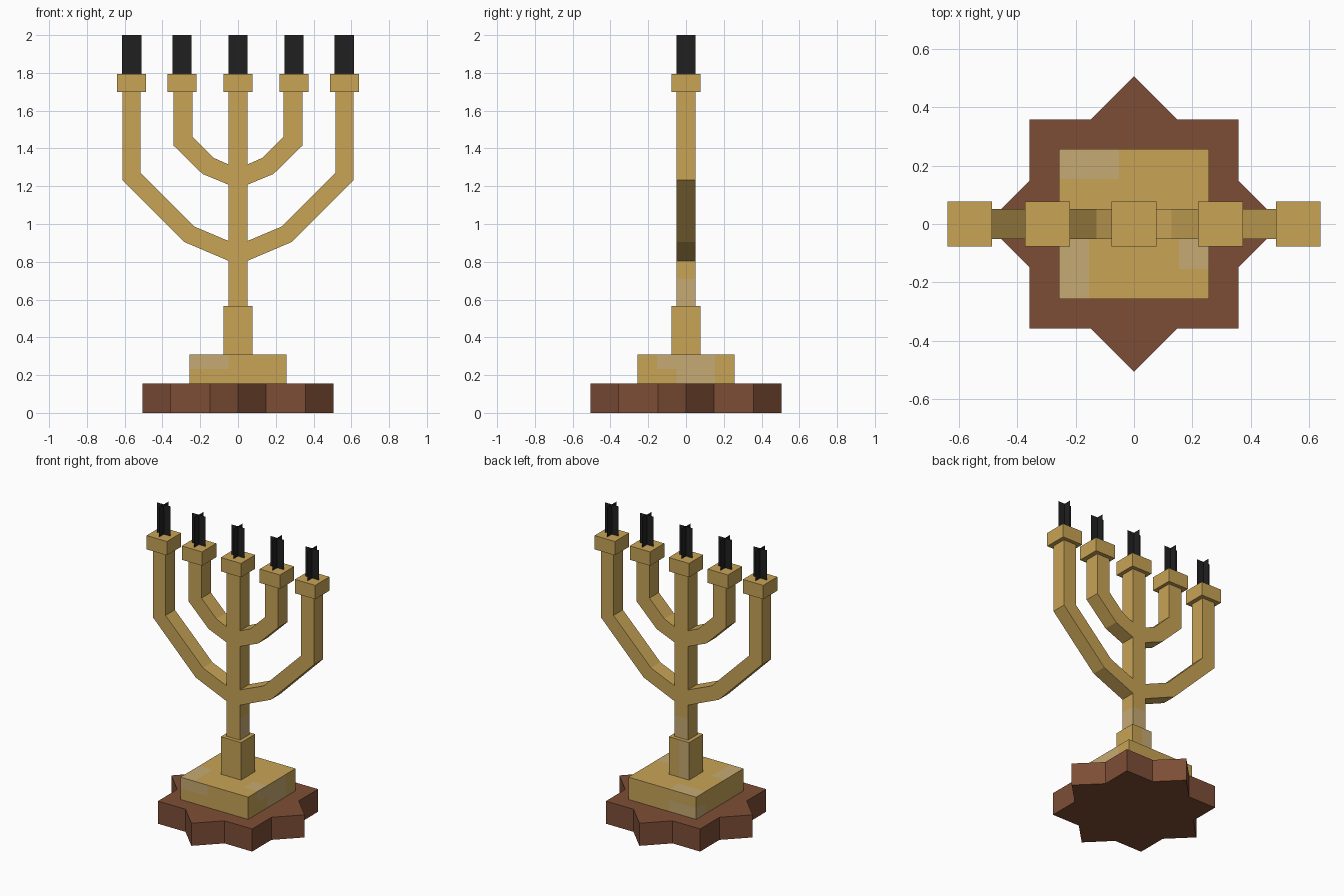
import bpy, bmesh, math
from mathutils import Vector

cube = bpy.data.objects.get("Cube")
if cube:
    bpy.data.objects.remove(cube, do_unlink=True)


def material(name, rgb):
    m = bpy.data.materials.new(name)
    m.use_nodes = True
    m.diffuse_color = (*rgb, 1)
    m.node_tree.nodes["Principled BSDF"].inputs["Base Color"].default_value = (*rgb, 1)
    return m


gold = material("gold", (0.578, 0.371, 0.093))
sheen = material("pale gold", (0.565, 0.402, 0.171))
wood = material("brown wood", (0.205, 0.076, 0.037))
black = material("black candle", (0.0144, 0.0144, 0.0144))


def finish(name, bm, *mats):
    mesh = bpy.data.meshes.new(name)
    bm.to_mesh(mesh)
    bm.free()
    for m in mats:
        mesh.materials.append(m)
    obj = bpy.data.objects.new(name, mesh)
    bpy.context.collection.objects.link(obj)
    return obj


def prism(name, outline, direction, mat):
    """Extrude a closed outline of 3D points along a direction."""
    bm = bmesh.new()
    face = bm.faces.new([bm.verts.new(p) for p in outline])
    ext = bmesh.ops.extrude_face_region(bm, geom=[face], use_keep_orig=True)
    moved = [v for v in ext["geom"] if isinstance(v, bmesh.types.BMVert)]
    bmesh.ops.translate(bm, verts=moved, vec=direction)
    bmesh.ops.recalc_face_normals(bm, faces=bm.faces)
    return finish(name, bm, mat)


def block(name, x, half, z0, z1, patches=()):
    """Square block; each patch (low, high) recolours the faces cut inside it."""
    bm = bmesh.new()
    bmesh.ops.create_cube(bm, size=1)
    for v in bm.verts:
        v.co = Vector((x + v.co.x * 2 * half, v.co.y * 2 * half,
                       (z0 + z1) / 2 + v.co.z * (z1 - z0)))
    low, high = (x - half, -half, z0), (x + half, half, z1)
    for axis in range(3):
        normal = Vector([float(i == axis) for i in range(3)])
        for cut in sorted({corner[axis] for p in patches for corner in p}):
            if low[axis] + 0.002 < cut < high[axis] - 0.002:
                bmesh.ops.bisect_plane(bm, geom=bm.verts[:] + bm.edges[:] + bm.faces[:],
                                       plane_co=normal * cut, plane_no=normal)
    for f in bm.faces:
        c = f.calc_center_median()
        f.material_index = int(any(all(a - 1e-4 <= k <= b + 1e-4 for a, k, b in zip(lo, c, hi))
                                   for lo, hi in patches))
    return finish(name, bm, gold, sheen)


# Eight-pointed wooden foot
R, r = 0.506, 0.387
star = [((R, r)[i % 2] * math.cos(i * math.pi / 8),
         (R, r)[i % 2] * math.sin(i * math.pi / 8), 0) for i in range(16)]
prism("star_foot", star, (0, 0, 0.155), wood)

# Square plinth with pale patches on a grid of fifths
B, z0, zm, z1 = 0.257, 0.155, 0.232, 0.308
p, q = B * 0.6, B * 0.2
block("plinth", 0, B, z0, z1, [
    ((-B, p, z1), (-q, B, z1)),      # top, back left corner
    ((-B, -B, z1), (-p, -q, z1)),    # top, front left corner
    ((p, -p, z1), (B, -q, z1)),      # top, right side
    ((-B, -B, zm), (-q, -B, z1)),    # front side
    ((B, -p, zm), (B, -q, z1)),      # right side, upper
    ((B, -q, z0), (B, p, z1)),       # right side, full height
    ((-B, B, z0), (-q, B, zm)),      # back side
    ((-B, p, z0), (-B, B, zm)),      # left side
])

# Collar and central stem
C, S, collar_top = 0.077, 0.051, 0.565
block("collar", 0, C, z1, collar_top, [((-C, C, z1), (0, C, collar_top))])
block("stem", 0, S, collar_top, 1.7, [
    ((S, -S, collar_top), (S, S, 0.71)),
    ((-S, S, collar_top), (S, S, 0.71)),
])

# Branches: outer edge going down, then inner edge going back up
branches = {
    "inner_branch": [(0.341, 1.7), (0.341, 1.415), (0.188, 1.265), (0.05, 1.208),
                     (0.05, 1.315), (0.128, 1.35), (0.242, 1.462), (0.242, 1.7)],
    "outer_branch": [(0.611, 1.7), (0.611, 1.232), (0.285, 0.905), (0.05, 0.805),
                     (0.05, 0.91), (0.23, 0.986), (0.515, 1.27), (0.515, 1.7)],
}
for name, edge in branches.items():
    for side, s in (("left", 1), ("right", -1)):
        prism(f"{side}_{name}", [(s * x, -S, z) for x, z in edge], (0, 2 * S, 0), gold)


def candle(name, x, half, low, high):
    """Two thin crossed sheets."""
    bm = bmesh.new()
    for dx, dy in ((half, 0), (0, half)):
        bm.faces.new([bm.verts.new((x + k * dx, k * dy, z))
                      for k, z in ((-1, low), (1, low), (1, high), (-1, high))])
    finish(name, bm, black)


# Cups and candles
for label, cup_x, candle_x in (("centre", 0, 0),
                               ("left_inner", 0.296, 0.297), ("right_inner", -0.296, -0.297),
                               ("left_outer", 0.563, 0.563), ("right_outer", -0.563, -0.563)):
    block(f"{label}_cup", cup_x, C, 1.7, 1.795)
    candle(f"{label}_candle", candle_x, S, 1.795, 2.0)
